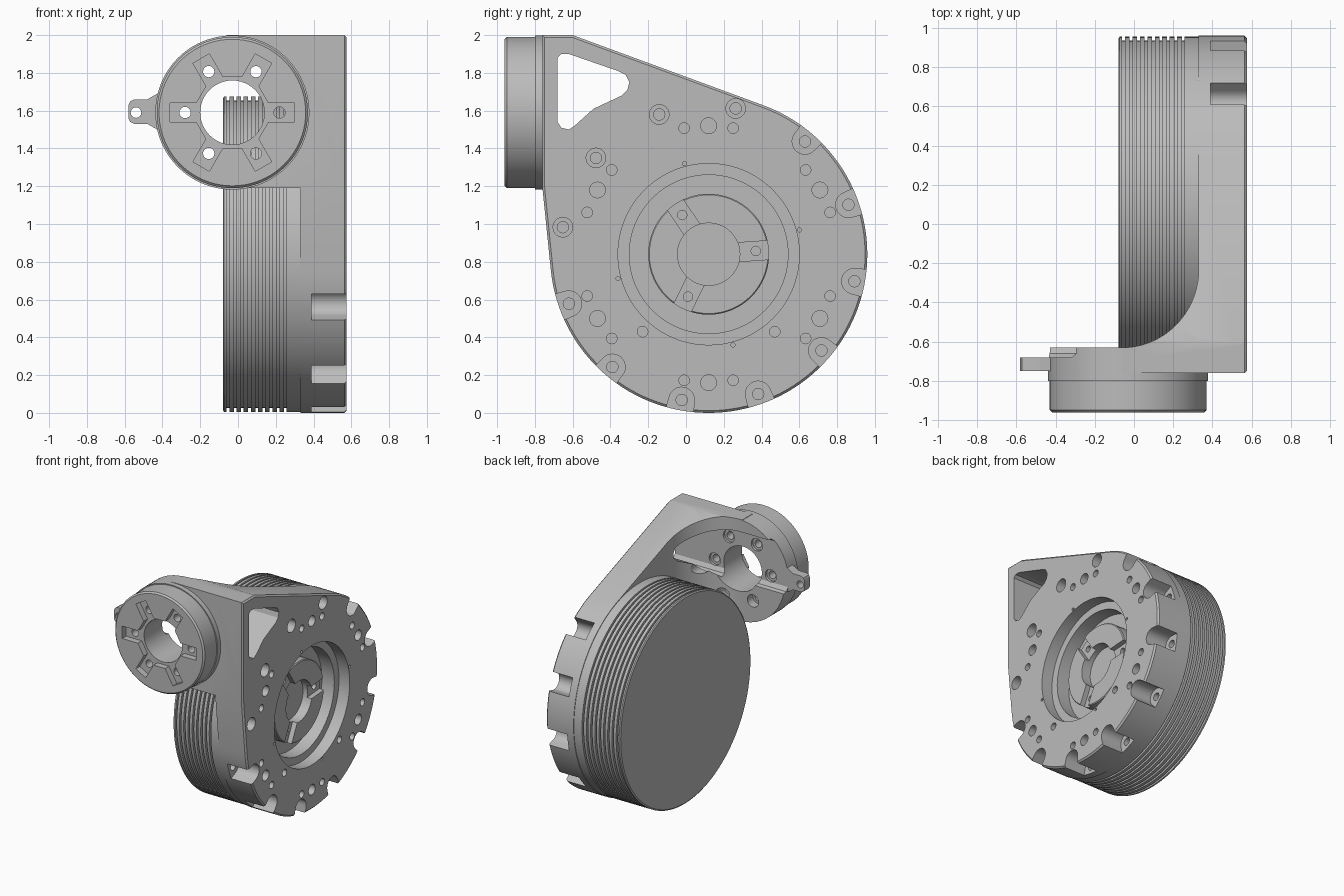
import bpy, bmesh
from math import sin, cos, radians, pi
from mathutils import Vector

if "Cube" in bpy.data.objects:
    bpy.data.objects.remove(bpy.data.objects["Cube"])

metal = bpy.data.materials.new("plain grey metal")
metal.use_nodes = True
grey = (0.5, 0.5, 0.5, 1)
metal.diffuse_color = grey
metal.node_tree.nodes["Principled BSDF"].inputs["Base Color"].default_value = grey

CY, CZ, R = 0.12, 0.84, 0.84       # drum axis and housing radius
MX, MZ = -0.03, 1.59               # motor ring axis
FACE, FLOOR = 0.575, 0.39          # side face, bolt pocket floor


def finish(name, bm):
    bmesh.ops.recalc_face_normals(bm, faces=bm.faces)
    mesh = bpy.data.meshes.new(name)
    bm.to_mesh(mesh)
    bm.free()
    mesh.materials.append(metal)
    obj = bpy.data.objects.new(name, mesh)
    bpy.context.scene.collection.objects.link(obj)
    return obj


def prism(name, pts, axis, a, b, chamfer=0):
    """Extrude a 2D outline along an axis from a to b, chamfering the b end."""
    place = {"X": lambda u, v, w: (w, u, v),
             "Y": lambda u, v, w: (u, w, v),
             "Z": lambda u, v, w: (u, v, w)}[axis]
    bm = bmesh.new()
    low = [bm.verts.new(place(u, v, a)) for u, v in pts]
    high = [bm.verts.new(place(u, v, b)) for u, v in pts]
    bm.faces.new(low)
    cap = bm.faces.new(high)
    n = len(pts)
    for i in range(n):
        j = (i + 1) % n
        bm.faces.new((low[i], low[j], high[j], high[i]))
    bmesh.ops.recalc_face_normals(bm, faces=bm.faces)
    if chamfer:
        bmesh.ops.bevel(bm, geom=list(cap.edges), offset=chamfer,
                        segments=1, affect="EDGES")
    return finish(name, bm)


def arc(u, v, r, start, end, n):
    return [(u + r * cos(radians(start + (end - start) * i / n)),
             v + r * sin(radians(start + (end - start) * i / n)))
            for i in range(n + 1)]


def circle(u, v, r, n=32):
    return arc(u, v, r, 0, 360, n)[:-1]


def polar(u, v, r, deg):
    return u + r * cos(radians(deg)), v + r * sin(radians(deg))


def star(u, v, arms, inner, outer, half, turn=0):
    pts = []
    for k in range(arms):
        t = radians(turn + 360 * k / arms)
        for r, s in ((inner, -half), (outer, -half), (outer, half), (inner, half)):
            pts.append((u + r * cos(t) - s * sin(t), v + r * sin(t) + s * cos(t)))
    return pts


def combine(target, other, operation="DIFFERENCE"):
    mod = target.modifiers.new("combine", "BOOLEAN")
    mod.operation, mod.solver, mod.object = operation, "EXACT", other
    bpy.context.view_layer.objects.active = target
    bpy.ops.object.modifier_apply(modifier=mod.name)
    bpy.data.objects.remove(other)


def cut(targets, pts, axis, a, b):
    for t in targets:
        combine(t, prism("cutter", pts, axis, a, b))


# Teardrop side housing
teardrop = ([(-0.76, 1.19), (-0.76, 2.0), (-0.6, 2.0)]
            + arc(CY, CZ, R, 70.3, -174.2, 90))
housing = prism("housing", teardrop, "X", 0.33, FACE, 0.012)

# Arm sweeping from the housing into the front wall
curve = [(-0.06 + 0.39 * cos(radians(a)), -0.23 - 0.4 * sin(radians(a)))
         for a in range(0, 91, 5)]
arm = prism("arm", [(0.56, -0.76), (0.56, -0.1), (0.33, -0.1)] + curve
            + [(-0.06, -0.76)], "Z", 1.19, 2.0)
combine(arm, prism("limit", teardrop, "X", -0.6, 0.7), "INTERSECT")
combine(housing, arm, "UNION")
combine(housing, prism("wall", circle(MX, MZ, 0.408, 80), "Y", -0.8, -0.63), "UNION")

# Triangular window
window = [(-0.68, 1.54), (-0.66, 1.51), (-0.62, 1.5), (-0.59, 1.52),
          (-0.49, 1.61), (-0.34, 1.68), (-0.31, 1.71), (-0.3, 1.75),
          (-0.32, 1.79), (-0.36, 1.81), (-0.62, 1.9), (-0.66, 1.9), (-0.68, 1.88)]
cut([housing], window, "X", -0.6, 0.7)

# Side lug
lug = [(-0.58, 1.56), (-0.57, 1.54), (-0.55, 1.53), (-0.48, 1.53), (-0.41, 1.49),
       (-0.38, 1.49), (-0.38, 1.7), (-0.41, 1.7), (-0.48, 1.66), (-0.55, 1.66),
       (-0.57, 1.65), (-0.58, 1.63)]
combine(housing, prism("lug", lug, "Y", -0.75, -0.68), "UNION")
cut([housing], circle(-0.54, MZ, 0.028, 24), "Y", -0.9, -0.5)

# Motor ring with star recess, bore and bolt holes
ring = prism("motor_ring", circle(MX, MZ, 0.4, 80), "Y", -0.8, -0.96, 0.012)
cut([ring], star(MX, MZ, 6, 0.19, 0.33, 0.05), "Y", -1.1, -0.91)
cut([ring, housing], circle(MX, MZ, 0.17, 48), "Y", -1.1, -0.25)
for k in range(6):
    u, v = polar(MX, MZ, 0.25, 60 * k)
    cut([ring, housing], circle(u, v, 0.03, 20), "Y", -1.1, -0.25)
    cut([housing], circle(u, v, 0.05, 24), "Y", -0.7, -0.25)

# Stepped output cavity
cut([housing], circle(CY, CZ, 0.48, 80), "X", 0.48, 0.7)
cut([housing], circle(CY, CZ, 0.42, 80), "X", 0.37, 0.7)

# Twelve bolt seats, eight of them open to the rim
for k in range(12):
    deg = 19.5 + 30 * k
    u, v = polar(CY, CZ, 0.785, deg)
    if 2 <= k <= 5:
        cut([housing], circle(u, v, 0.052, 24), "X", FLOOR, 0.7)
    else:
        far = polar(u, v, 0.2, deg)
        left, right = polar(*far, 0.085, deg + 90), polar(*far, 0.085, deg - 90)
        pocket = arc(u, v, 0.068, deg + 90, deg + 270, 14) + [right, left]
        cut([housing], pocket, "X", FLOOR, 0.7)
    cut([housing], circle(u, v, 0.03, 20), "X", 0.35, 0.7)

# Face holes on one bolt circle
for k in range(6):
    for off, r in ((-11, 0.028), (0, 0.042), (11, 0.028)):
        u, v = polar(CY, CZ, 0.68, 30 + 60 * k + off)
        cut([housing], circle(u, v, r, 20), "X", 0.47, 0.7)
for u in (-0.23, 0.47):
    cut([housing], circle(u, 0.43, 0.028, 20), "X", 0.47, 0.7)
for k in range(4):
    u, v = polar(CY, CZ, 0.497, 15 + 90 * k)
    cut([housing], circle(u, v, 0.011, 12), "X", 0.54, 0.7)

# Output hub
hub = prism("output_hub", circle(CY, CZ, 0.32, 64), "X", 0.35, 0.46, 0.006)
cut([hub], star(CY, CZ, 3, 0.1, 0.4, 0.05, 4), "X", 0.42, 0.6)
cut([hub], circle(CY, CZ, 0.165, 48), "X", 0.38, 0.6)
for k in range(3):
    u, v = polar(CY, CZ, 0.25, 4 + 120 * k)
    cut([hub], circle(u, v, 0.025, 16), "X", 0.38, 0.6)

# Finned drum, turned about its axis
profile = [(-0.08, 0), (-0.08, 0.825), (-0.073, 0.835)]
for k in range(9):
    x = -0.06 + 0.038 * k
    profile += [(x, 0.835), (x, 0.815), (x + 0.014, 0.815), (x + 0.014, 0.835)]
profile += [(0.335, 0.835), (0.335, 0)]
bm = bmesh.new()
verts = [bm.verts.new((x, CY, CZ + r)) for x, r in profile]
edges = [bm.edges.new(pair) for pair in zip(verts, verts[1:])]
bmesh.ops.spin(bm, geom=verts + edges, cent=Vector((0, CY, CZ)), axis=Vector((1, 0, 0)),
               angle=2 * pi, steps=120, use_merge=True)
bmesh.ops.remove_doubles(bm, verts=bm.verts, dist=0.0005)
drum = finish("finned_drum", bm)

# Smooth round surfaces, keep machined edges crisp
bpy.ops.object.select_all(action="DESELECT")
for obj in (housing, ring, hub, drum):
    obj.select_set(True)
bpy.context.view_layer.objects.active = housing
bpy.ops.object.shade_smooth_by_angle(angle=radians(28))
